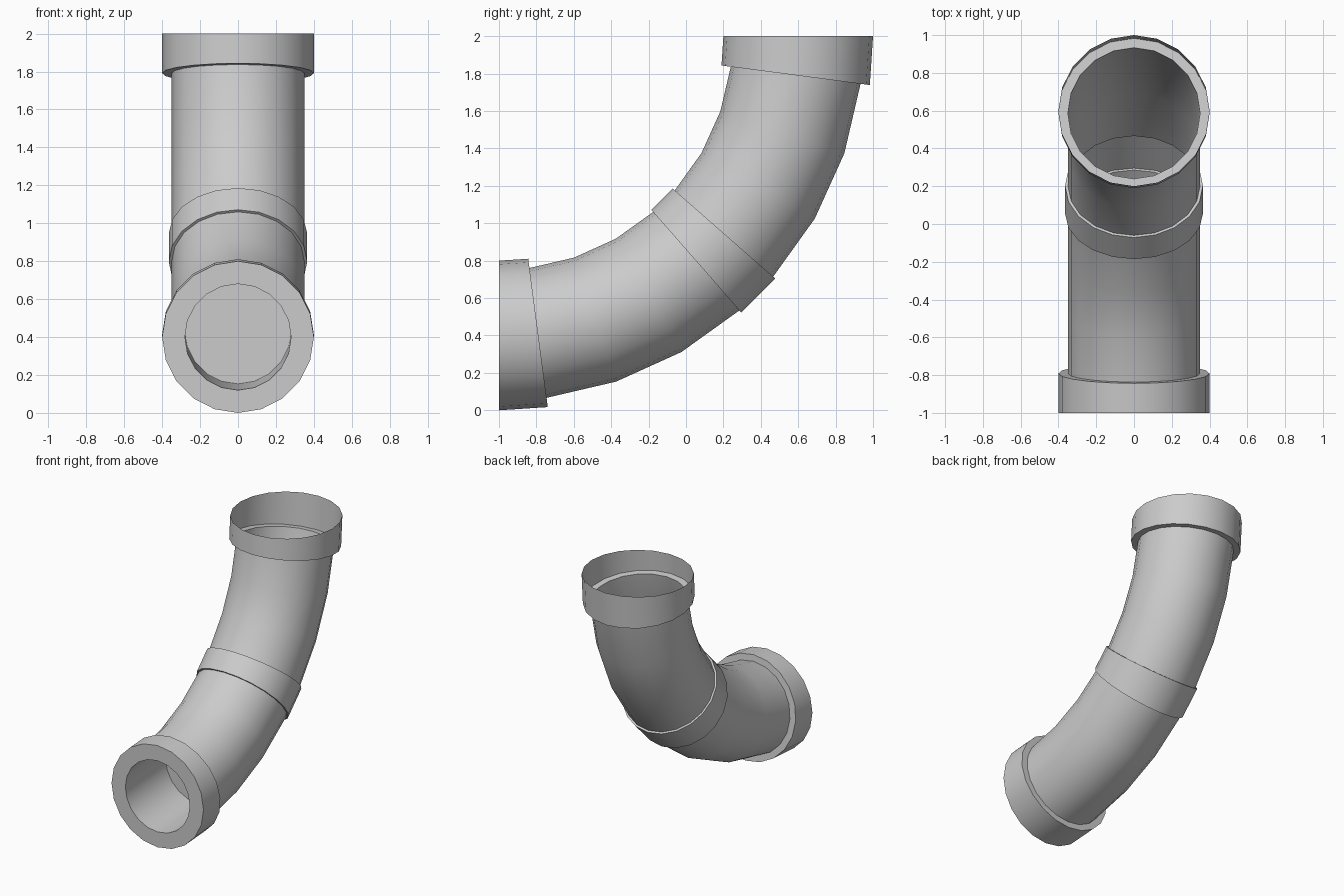
import bpy, bmesh
from math import sin, cos, tan, radians, pi

if "Cube" in bpy.data.objects:
    bpy.data.objects.remove(bpy.data.objects["Cube"])

SIDES = 20
BEND = 1.6            # bend radius about the point y = -1, z = 2
PIPE, COLLAR, SOCKET, BORE = 0.35, 0.365, 0.40, 0.28


def ring(angle, r):
    """Circle of radius r across the bend at the given angle."""
    a = radians(angle)
    pts = []
    for k in range(SIDES):
        t = 2 * pi * k / SIDES
        d = BEND + r * cos(t)
        pts.append((r * sin(t), -1 + d * cos(a), 2 - d * sin(a)))
    return pts


def loft(name, rings, cap=False):
    """Skin consecutive rings into a smooth shell with sharp steps."""
    bm = bmesh.new()
    loops = [[bm.verts.new(p) for p in r] for r in rings]
    for a, b in zip(loops, loops[1:]):
        for k in range(SIDES):
            n = (k + 1) % SIDES
            bm.faces.new((a[k], a[n], b[n], b[k]))
    if cap:
        bm.faces.new(loops[-1])
    me = bpy.data.meshes.new(name)
    bm.to_mesh(me)
    bm.free()
    ob = bpy.data.objects.new(name, me)
    bpy.context.collection.objects.link(ob)
    bpy.ops.object.select_all(action='DESELECT')
    ob.select_set(True)
    bpy.context.view_layer.objects.active = ob
    bpy.ops.object.shade_smooth_by_angle(angle=radians(30))
    return ob


# Open thin-walled socket at the top, with a ledge down to the pipe
loft("top_socket", [ring(0, SOCKET), ring(7.5, SOCKET), ring(7.5, PIPE)])

# Two curved pipe lengths
for name, start in (("upper_bend", 7.5), ("lower_bend", 48.75)):
    loft(name, [ring(start + 11.25 * i, PIPE) for i in range(4)])

# Raised band joining the two lengths
loft("middle_collar", [ring(41.25, PIPE), ring(41.25, COLLAR),
                       ring(48.75, COLLAR), ring(48.75, PIPE)])

# Front flange with a straight, slightly rising blind bore
mouth = ring(90, BORE)
depth = 0.5
floor = [(x, y + depth, z + depth * tan(radians(3.75))) for x, y, z in mouth]
loft("front_flange", [ring(82.5, PIPE), ring(82.5, SOCKET), ring(90, SOCKET),
                      mouth, floor], cap=True)
